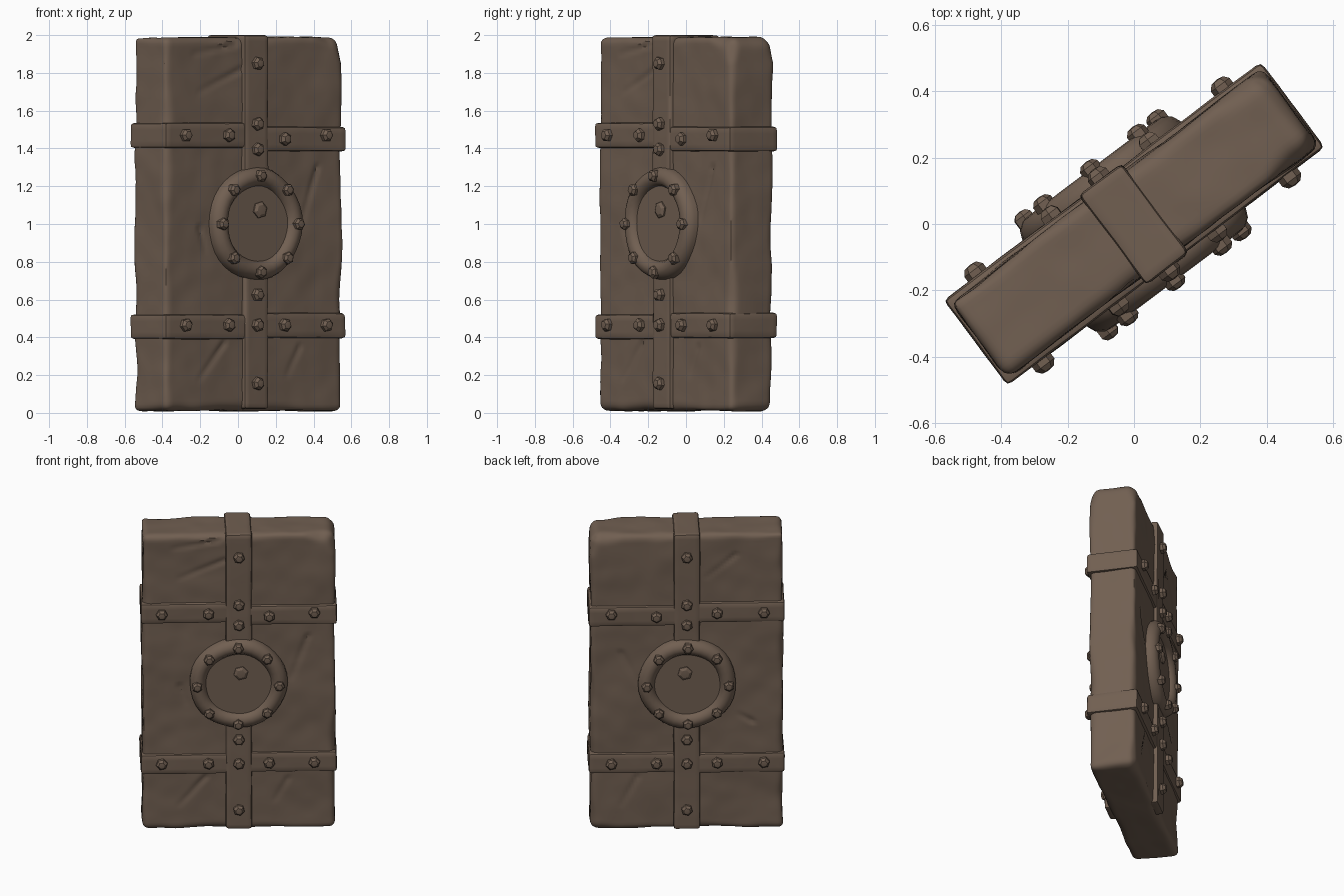
import bpy, bmesh, math
from mathutils import Vector, Matrix, noise

if "Cube" in bpy.data.objects:
    bpy.data.objects.remove(bpy.data.objects["Cube"])

# Slab stands turned about z: local x = width, local -y = front face
TURN = Matrix.Rotation(math.radians(36.9), 4, 'Z')

stone = bpy.data.materials.new("dark brown stone")
stone.diffuse_color = (0.165, 0.115, 0.083, 1)
stone.use_nodes = True
stone.node_tree.nodes["Principled BSDF"].inputs["Base Color"].default_value = stone.diffuse_color


def finish(name, bm, angle=35):
    bmesh.ops.recalc_face_normals(bm, faces=bm.faces)
    bm.transform(TURN)
    me = bpy.data.meshes.new(name)
    bm.to_mesh(me)
    bm.free()
    ob = bpy.data.objects.new(name, me)
    bpy.context.collection.objects.link(ob)
    me.materials.append(stone)
    bpy.ops.object.select_all(action='DESELECT')
    ob.select_set(True)
    bpy.context.view_layer.objects.active = ob
    bpy.ops.object.shade_smooth_by_angle(angle=math.radians(angle))
    return ob


def wobble(p, freq, seed):
    return noise.noise(p * freq + Vector((seed, seed * 1.7, -seed)))


def worn_box(name, lo, hi, step, radius, chip, rough, seed, dents=()):
    """Rounded block on a fine grid, with chipped edges, uneven faces and cracks."""
    lo, hi = Vector(lo), Vector(hi)
    size = hi - lo
    n = [max(2, round(s / step)) for s in size]
    bm = bmesh.new()
    verts = {}

    def vert(key):
        if key not in verts:
            verts[key] = bm.verts.new([lo[i] + size[i] * key[i] / n[i] for i in range(3)])
        return verts[key]

    for axis in range(3):
        a, b = (axis + 1) % 3, (axis + 2) % 3
        for end in (0, n[axis]):
            for i in range(n[a]):
                for j in range(n[b]):
                    quad = []
                    for di, dj in ((0, 0), (1, 0), (1, 1), (0, 1)):
                        k = [0, 0, 0]
                        k[axis], k[a], k[b] = end, i + di, j + dj
                        quad.append(vert(tuple(k)))
                    bm.faces.new(quad)
    for v in bm.verts:
        p = v.co.copy()
        r = max(radius * 0.45, radius + chip * wobble(p, 4.5, seed))
        if chip > 0.01 and p.x > 0.4 and p.z > 1.85:
            r += 0.04 * min(1, (p.x - 0.4) / 0.1) * min(1, (p.z - 1.85) / 0.08)
        q = Vector([min(max(p[i], lo[i] + r), hi[i] - r) for i in range(3)])
        out = (p - q).normalized()
        p = q + out * (r + rough * wobble(p, 3.0, seed + 5) + rough * 0.4 * wobble(p, 9, seed))
        for side, x0, z0, x1, z1, depth in dents:
            if p.y * side > 0.1:
                s, e = Vector((x0, z0)), Vector((x1, z1))
                w = Vector((p.x, p.z))
                t = min(1, max(0, (w - s).dot(e - s) / (e - s).length_squared))
                d = (w - s.lerp(e, t)).length
                p.y -= side * depth * max(0, 1 - d / 0.022) * (1 - 0.7 * t)
        p.z = min(2.0, max(0.0, p.z))
        v.co = p
    return finish(name, bm)


# Cracked stone slab (side -1 = front, 1 = back)
cracks = [(-1, 0.42, 1.3, 0.32, 1.02, 0.012), (-1, -0.2, 0.37, -0.36, 0.18, 0.014),
          (-1, -0.08, 1.82, -0.36, 1.7, 0.012), (-1, -0.12, 1.95, -0.4, 1.9, 0.012),
          (-1, 0.3, 0.35, 0.22, 0.2, 0.01), (-1, -0.36, 0.98, -0.32, 0.86, 0.012),
          (1, -0.4, 0.73, -0.32, 0.78, 0.014), (1, 0.3, 0.37, 0.4, 0.18, 0.01),
          (1, -0.3, 1.85, -0.12, 1.7, 0.01), (1, 0.4, 1.2, 0.3, 1.0, 0.01)]
worn_box("stone_slab", (-0.587, -0.143, 0.012), (0.587, 0.143, 1.988),
         0.017, 0.035, 0.03, 0.009, 3, cracks)

# Vertical strap wrapped round the middle
worn_box("vertical_strap", (-0.08, -0.168, 0.02), (0.08, 0.168, 2.0),
         0.016, 0.016, 0.006, 0.004, 11)

# Horizontal straps, each in two halves meeting under the vertical strap
for name, x0, x1, z0, z1 in (("upper_strap_left", -0.598, 0.02, 1.402, 1.536),
                             ("upper_strap_right", -0.02, 0.598, 1.385, 1.515),
                             ("lower_strap_left", -0.598, 0.02, 0.39, 0.522),
                             ("lower_strap_right", -0.02, 0.598, 0.396, 0.53)):
    worn_box(name, (x0, -0.160, z0), (x1, 0.160, z1), 0.018, 0.016, 0.006, 0.004, z0 * 7 + x0)


def face_matrix(side, x, z, depth):
    """Maps local +z to the outward direction of the front (-1) or back (1) face."""
    turn = Matrix.Rotation(math.radians(90 if side < 0 else -90), 4, 'X')
    return Matrix.Translation((x, side * depth, z)) @ turn


def rivet(bm, side, x, z, depth, radius=0.035, height=0.036):
    # Irregular hexagonal stud with a blunt peak
    m = face_matrix(side, x, z, depth) @ Matrix.Rotation(x * 9 + z * 5, 4, 'Z')
    rings = []
    for r, h in ((1.0, -0.6), (1.0, 0.45), (0.62, 0.9)):
        rings.append([bm.verts.new(m @ Vector((radius * r * math.cos(i * math.pi / 3),
                                               radius * r * math.sin(i * math.pi / 3),
                                               height * h))) for i in range(6)])
    for a, b in zip(rings, rings[1:]):
        for i in range(6):
            bm.faces.new((a[i], a[(i + 1) % 6], b[(i + 1) % 6], b[i]))
    tip = bm.verts.new(m @ Vector((0, 0, height)))
    for i in range(6):
        bm.faces.new((rings[-1][i], rings[-1][(i + 1) % 6], tip))
    bm.faces.new(rings[0][::-1])


RING_X, RING_Z = -0.005, 1.0
for side, label in ((-1, "front"), (1, "back")):
    # Round boss ring, swept from a flattened rounded section
    bm = bmesh.new()
    m = face_matrix(side, RING_X, RING_Z, 0.0)
    section = [(0.195, 0.14), (0.2, 0.178), (0.215, 0.2), (0.24, 0.211), (0.265, 0.207),
               (0.287, 0.19), (0.298, 0.165), (0.298, 0.13)]
    N = 36
    loops = []
    for i in range(N):
        a = 2 * math.pi * i / N
        k = 1 + 0.02 * math.sin(3 * a + 1) * math.cos(2 * a)
        loops.append([bm.verts.new(m @ Vector((r * k * math.cos(a), r * k * math.sin(a), h)))
                      for r, h in section])
    for i in range(N):
        a, b = loops[i], loops[(i + 1) % N]
        for j in range(len(section)):
            j2 = (j + 1) % len(section)
            bm.faces.new((a[j], b[j], b[j2], a[j2]))
    finish(label + "_ring", bm, 40)

    # Plate inside the ring
    bm = bmesh.new()
    bmesh.ops.create_cone(bm, cap_ends=True, segments=24, radius1=0.22, radius2=0.21,
                          depth=0.05, matrix=face_matrix(side, RING_X, RING_Z, 0.15))
    finish(label + "_ring_plate", bm)

    # Rivets on straps, ring and plate
    bm = bmesh.new()
    for x in (-0.47, -0.185, 0.185, 0.46):
        rivet(bm, side, x, 1.47 if x < 0 or x > 0.3 else 1.45, 0.163)
        rivet(bm, side, x, 0.465, 0.163)
    for z in (1.85, 1.53, 1.395, 0.625, 0.465, 0.155):
        rivet(bm, side, 0, z, 0.17)
    for i in range(8):
        a = i * math.pi / 4
        rivet(bm, side, RING_X + 0.25 * math.cos(a), RING_Z + 0.255 * math.sin(a),
              0.207, 0.033, 0.03)
    rivet(bm, side, 0.012, 1.075, 0.172, 0.045, 0.024)
    finish(label + "_rivets", bm, 25)
